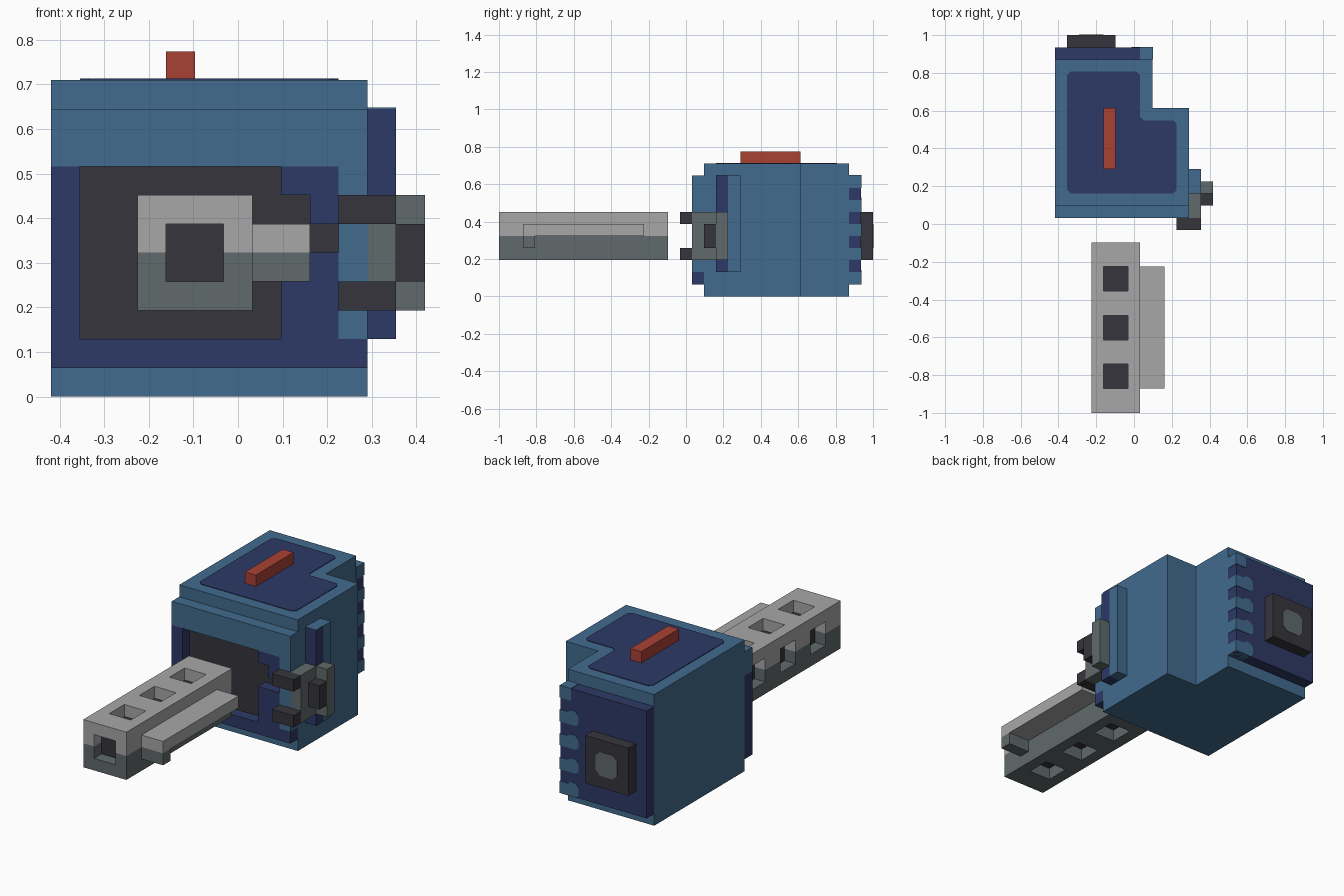
import bpy, bmesh
from mathutils import Vector

cube = bpy.data.objects.get("Cube")
if cube:
    bpy.data.objects.remove(cube, do_unlink=True)

U = 2 / 31          # one modelling step; parts are laid out in whole steps


def pos(i, j, k):
    return Vector(((i - 6.5) * U, (j - 15.5) * U, k * U))


def material(name, rgb):
    lin = [((c / 255 + 0.055) / 1.055) ** 2.4 for c in rgb] + [1]
    m = bpy.data.materials.new(name)
    m.diffuse_color = lin
    m.use_nodes = True
    b = next(n for n in m.node_tree.nodes if n.type == 'BSDF_PRINCIPLED')
    b.inputs["Base Color"].default_value = lin
    b.inputs["Roughness"].default_value = 0.8
    return m


BLUE = material("steel_blue", (66, 107, 142))
NAVY = material("navy", (45, 57, 102))
DARK = material("charcoal", (54, 53, 60))
LIGHT = material("light_grey", (167, 167, 167))
GREY = material("slate_grey", (96, 106, 107))
RED = material("brick_red", (170, 65, 52))


def prism(name, pts, axis, d0, d1, *mats):
    """Extrude a 2D outline along an axis between two depths."""
    def place(a, b, d):
        return pos(*{'x': (d, a, b), 'y': (a, d, b), 'z': (a, b, d)}[axis])
    bm = bmesh.new()
    lo = [bm.verts.new(place(a, b, d0)) for a, b in pts]
    hi = [bm.verts.new(place(a, b, d1)) for a, b in pts]
    bm.faces.new(lo)
    bm.faces.new(hi)
    n = len(pts)
    for s in range(n):
        t = (s + 1) % n
        bm.faces.new((lo[s], lo[t], hi[t], hi[s]))
    bmesh.ops.recalc_face_normals(bm, faces=bm.faces)
    me = bpy.data.meshes.new(name)
    bm.to_mesh(me)
    bm.free()
    ob = bpy.data.objects.new(name, me)
    bpy.context.collection.objects.link(ob)
    for m in mats:
        me.materials.append(m)
    return ob


def box(name, i0, i1, j0, j1, k0, k1, *mats):
    return prism(name, [(i0, j0), (i1, j0), (i1, j1), (i0, j1)], 'z', k0, k1, *mats)


def split(ob, point, normal):
    """Cut the faces along a plane so each side can take its own colour."""
    bm = bmesh.new()
    bm.from_mesh(ob.data)
    bmesh.ops.bisect_plane(bm, geom=bm.verts[:] + bm.edges[:] + bm.faces[:],
                           plane_co=point, plane_no=normal)
    bm.to_mesh(ob.data)
    bm.free()


def chamfer(pts, c):
    """Trim every corner of an axis-aligned outline."""
    out = []
    for s, p in enumerate(pts):
        p = Vector(p)
        for q in (pts[s - 1], pts[(s + 1) % len(pts)]):
            out.append(tuple(p + (Vector(q) - p).normalized() * c))
    return out


# Housing with a notched rear corner, navy lid panel and red top rail
prism("housing", [(0, 17), (11, 17), (11, 25), (8, 25), (8, 29), (0, 29)],
      'z', 0, 11, BLUE)
lid = [(1, 18), (10, 18), (10, 24), (7, 24), (7, 28), (1, 28)]
prism("lid_panel", chamfer(lid, 0.3), 'z', 11, 11.05, NAVY)
box("top_rail", 4, 5, 20, 25, 11, 12, RED)

# Front frame around a stepped recess
box("front_frame_top", 0, 11, 16, 17, 8, 10, BLUE)
box("front_frame_left_strip", 0, 1, 16, 17, 2, 8, NAVY)
box("front_frame_bottom", 0, 11, 16, 17, 1, 2, NAVY)
box("front_frame_lower_step", 8, 10, 16, 17, 2, 5, NAVY)
prism("front_frame_upper_step",
      [(8, 7), (9, 7), (9, 6), (10, 6), (10, 8), (8, 8)], 'y', 16, 17, NAVY)
box("front_frame_edge", 10, 11, 16, 17, 2, 8, BLUE)
box("recess_floor", 1, 10, 16.95, 17, 2, 8, DARK)

# Rear plate with toothed blue edging, and the rear cap
box("rear_plate", 0, 8, 29, 30, 1, 10, NAVY)
for r in (1, 3, 5, 7):
    tooth = [(8.04, r), (8.04, r + 1), (7.3, r + 1), (7, r + 1.2), (6.6, r + 1.2),
             (6.3, r + 0.9), (6.3, r + 0.2), (6.6, r), (7, r)]
    prism("rear_tooth", tooth, 'y', 29, 30.04, BLUE)
box("rear_corner_tooth", 7, 8.04, 29, 30.04, 9, 10.04, BLUE)
box("rear_cap", 1, 5, 30, 31, 3, 7, DARK)
prism("rear_cap_button", chamfer([(2, 4), (4, 4), (4, 6), (2, 6)], 0.4),
      'y', 30.9, 31.04, GREY)

# Side rib: navy front half, blue rear half
box("side_rib_front", 11, 12, 18, 19, 2, 10, NAVY)
box("side_rib_rear", 11, 12, 19, 20, 2, 10, BLUE)
box("side_rib_cap", 11, 12, 18, 19, 10, 10.04, BLUE)

# Side latch: bracket, stop, knob and two prongs
box("latch_bracket", 11, 12, 16, 18, 3, 7, GREY)
box("latch_stop", 12, 13, 18, 19, 3, 7, GREY)
box("latch_knob", 12, 13, 17, 18, 4, 6, DARK)
for k in (3, 6):
    box("latch_prong", 10, 12, 15, 16, k, k + 1, DARK)

# Barrel with square pockets cut in muzzle, rear, top, bottom and one side
barrel = box("barrel", 3, 7, 0, 14, 3, 7, LIGHT, GREY, DARK)
pockets = [(4, 6, -1, 1, 4, 6), (4, 6, 13, 15, 4, 6)]
for j in (2, 6, 10):
    pockets += [(4, 6, j, j + 2, 6, 8), (4, 6, j, j + 2, 2, 4), (2, 4, j, j + 2, 4, 6)]
for p in pockets:
    cutter = box("pocket_cutter", *p)
    cutter.hide_render = True
    mod = barrel.modifiers.new("pocket", 'BOOLEAN')
    mod.operation = 'DIFFERENCE'
    mod.solver = 'EXACT'
    mod.object = cutter
    bpy.context.view_layer.objects.active = barrel
    bpy.ops.object.modifier_apply(modifier=mod.name)
    bpy.data.objects.remove(cutter, do_unlink=True)
split(barrel, pos(0, 0, 5), (0, 0, 1))

# Pocket floors are charcoal; the rest is light above mid height, slate below
lo, hi = pos(4, 1, 4), pos(6, 13, 6)
for f in barrel.data.polygons:
    c = f.center
    if all(lo[a] - 0.001 < c[a] < hi[a] + 0.001 for a in range(3)):
        f.material_index = 2
    else:
        f.material_index = 0 if c.z > 5 * U else 1

# Charging bar on the barrel's side with a small front foot
box("side_bar", 7, 9, 2, 12, 5, 6, LIGHT)
box("side_bar_foot", 7, 9, 2, 3, 4, 5, GREY)
